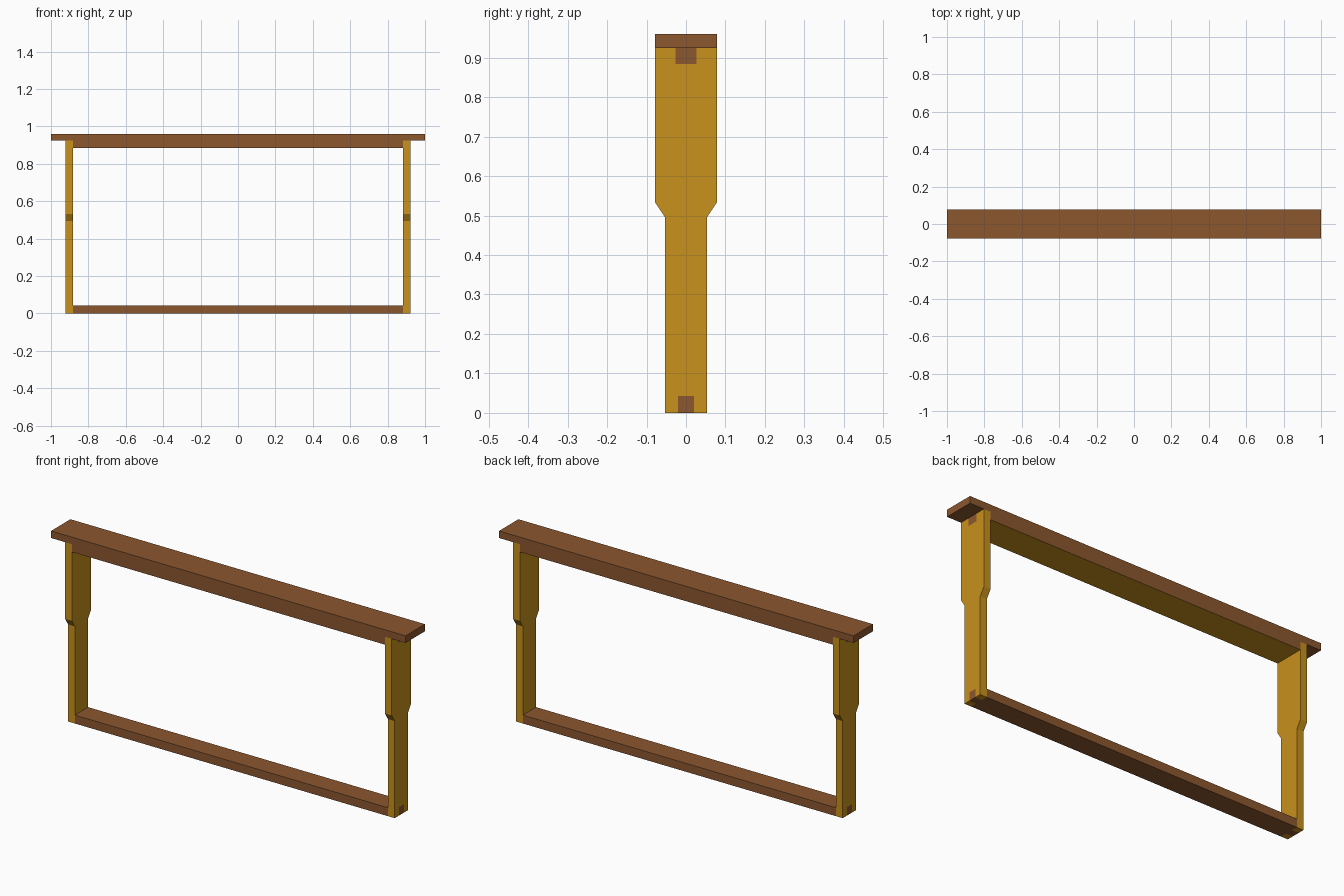
import bpy, bmesh
from mathutils import Vector

if "Cube" in bpy.data.objects:
    bpy.data.objects.remove(bpy.data.objects["Cube"])


def material(name, color):
    m = bpy.data.materials.new(name)
    m.diffuse_color = color
    m.use_nodes = True
    m.node_tree.nodes["Principled BSDF"].inputs["Base Color"].default_value = m.diffuse_color
    return m


BROWN = material("brown_wood", (0.26, 0.095, 0.028, 1))
YELLOW = material("yellow_wood", (0.58, 0.285, 0.012, 1))

# Shared dimensions
OUT, INN = 0.921, 0.883          # outer and inner face of the side bars
WIDE, NARROW = 0.078, 0.053      # half depths
CAP, BODY, TOP = 0.924, 0.884, 0.96
TONGUE_T, TONGUE_B, BASE = 0.027, 0.02, 0.043


def add_prism(bm, profile, offset):
    """Extrude a closed planar profile along an offset."""
    face = bm.faces.new([bm.verts.new(p) for p in profile])
    ext = bmesh.ops.extrude_face_region(bm, geom=[face], use_keep_orig=True)
    verts = [g for g in ext["geom"] if isinstance(g, bmesh.types.BMVert)]
    bmesh.ops.translate(bm, vec=Vector(offset), verts=verts)


def add_box(bm, x0, x1, half_y, z0, z1):
    add_prism(bm, [(x0, -half_y, z0), (x1, -half_y, z0),
                   (x1, -half_y, z1), (x0, -half_y, z1)], (0, 2 * half_y, 0))


def finish(bm, name, *mats):
    bmesh.ops.recalc_face_normals(bm, faces=bm.faces[:])
    mesh = bpy.data.meshes.new(name)
    for m in mats:
        mesh.materials.append(m)
    bm.to_mesh(mesh)
    bm.free()
    ob = bpy.data.objects.new(name, mesh)
    bpy.context.collection.objects.link(ob)
    return ob


# Top bar: thin lugs at the ends, thicker body between the side bars, tongues
bm = bmesh.new()
half = [(1, TOP), (1, CAP), (INN, CAP), (INN, BODY)]
outline = half + [(-x, z) for x, z in reversed(half)]
add_prism(bm, [(x, -WIDE, z) for x, z in outline], (0, 2 * WIDE, 0))
bm.normal_update()
for f in bm.faces:               # underside of the body is yellow
    if all(abs(v.co.z - BODY) < 1e-4 for v in f.verts):
        f.material_index = 1
for s in (-1, 1):
    add_box(bm, s * INN, s * OUT, TONGUE_T, BODY, CAP)
finish(bm, "top_bar", BROWN, YELLOW)

# Bottom bar with narrow tongues through the side bars
bm = bmesh.new()
add_box(bm, -INN, INN, NARROW, 0, BASE)
for s in (-1, 1):
    add_box(bm, s * INN, s * OUT, TONGUE_B, 0, BASE)
finish(bm, "bottom_bar", BROWN)

# Side bars: wide shoulders tapering to a narrow leg, notched for the tongues
half = [(TONGUE_B, BASE), (TONGUE_B, 0), (NARROW, 0), (NARROW, 0.495),
        (WIDE, 0.533), (WIDE, CAP), (TONGUE_T, CAP), (TONGUE_T, BODY)]
outline = half + [(-y, z) for y, z in reversed(half)]
for s, name in ((-1, "left_side_bar"), (1, "right_side_bar")):
    bm = bmesh.new()
    add_prism(bm, [(s * INN, y, z) for y, z in outline], (s * (OUT - INN), 0, 0))
    finish(bm, name, YELLOW)
